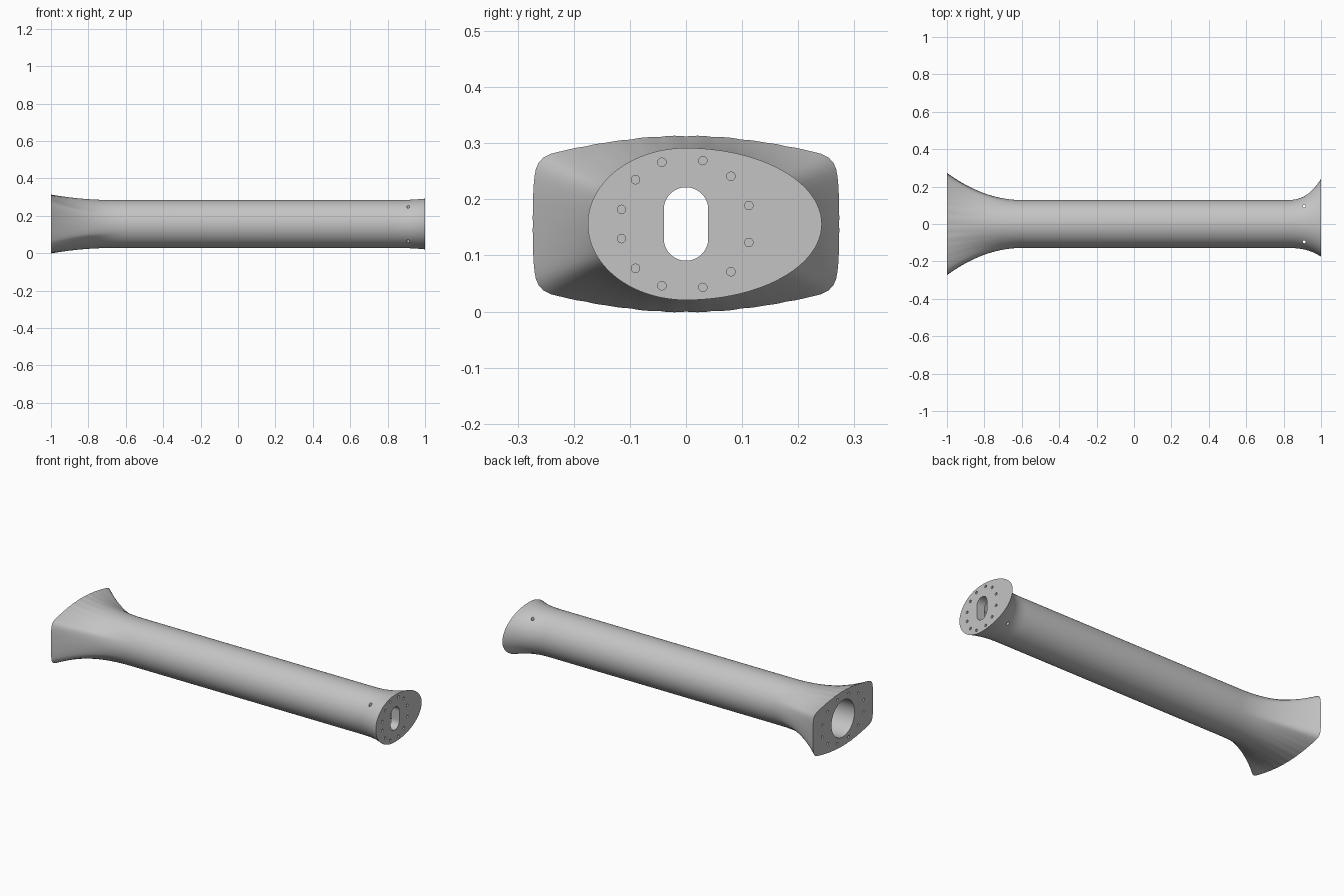
import bpy, bmesh, math
from mathutils import Matrix

cube = bpy.data.objects.get("Cube")
if cube:
    bpy.data.objects.remove(cube, do_unlink=True)

ZC = 0.156          # height of the tube axis
R = 0.128           # tube radius
SIDES = 144

grey = bpy.data.materials.new("plain grey")
grey.use_nodes = True
grey.diffuse_color = (0.55, 0.55, 0.55, 1)
grey.node_tree.nodes["Principled BSDF"].inputs["Base Color"].default_value = (0.55, 0.55, 0.55, 1)


def make_object(name, bm):
    bmesh.ops.recalc_face_normals(bm, faces=bm.faces)
    mesh = bpy.data.meshes.new(name)
    bm.to_mesh(mesh)
    bm.free()
    mesh.materials.append(grey)
    obj = bpy.data.objects.new(name, mesh)
    bpy.context.collection.objects.link(obj)
    return obj


# Quarter outline of the wide flange: flat bowed sides with a rounded corner
QUARTER = [(.273, 0), (.2725, .03), (.272, .06), (.269, .092), (.266, .104), (.258, .116),
           (.245, .124), (.22, .130), (.18, .138), (.14, .145), (.10, .150), (.05, .1545), (0, .156)]
POLAR = [(math.atan2(z, y), math.hypot(y, z)) for y, z in QUARTER]


def wide_end(a):
    """Point of the wide flange outline in direction a."""
    c, s = math.cos(a), math.sin(a)
    q = math.atan2(abs(s), abs(c))
    for (a0, r0), (a1, r1) in zip(POLAR, POLAR[1:]):
        if q <= a1 + 1e-6:
            r = r0 + (r1 - r0) * (q - a0) / (a1 - a0)
            break
    return r * c, r * s


def oval_end(a):
    """Egg-shaped flange, longer towards the back."""
    c, s = math.cos(a), math.sin(a)
    return (0.242 if c > 0 else 0.175) * c, 0.1355 * s


def ring(bm, x, end, ty, tz):
    verts = []
    for i in range(SIDES):
        a = 2 * math.pi * i / SIDES
        y, z = R * math.cos(a), R * math.sin(a)
        ey, ez = end(a)
        verts.append(bm.verts.new((x, y + (ey - y) * ty, ZC + z + (ez - z) * tz)))
    return verts


def ease(d, length, power):
    return max(0.0, 1 - d / length) ** power


# Tube body lofted from the wide flange to the oval flange
bm = bmesh.new()
rings = []
N = 20
for i in range(N + 1):
    d = 0.40 * i / N
    rings.append(ring(bm, -1 + d, wide_end, ease(d, 0.40, 2), ease(d, 0.34, 2)))
for i in range(N + 1):
    d = 0.19 * (1 - i / N) ** 1.4
    rings.append(ring(bm, 1 - d, oval_end, ease(d, 0.19, 2.7), ease(d, 0.15, 2)))
for r0, r1 in zip(rings, rings[1:]):
    for i in range(SIDES):
        j = (i + 1) % SIDES
        bm.faces.new((r0[i], r0[j], r1[j], r1[i]))
bm.faces.new(rings[0])
bm.faces.new(rings[-1])
tube = make_object("flanged_tube", bm)


def add_cylinder(bm, centre, radius, depth, axis="X", segments=24):
    rot = Matrix.Rotation(math.pi / 2, 4, "Y") if axis == "X" else Matrix.Identity(4)
    bmesh.ops.create_cone(bm, cap_ends=True, segments=segments, radius1=radius, radius2=radius,
                          depth=depth, matrix=Matrix.Translation(centre) @ rot)


def cut(bm):
    """Subtract a cutter mesh from the tube, then discard the cutter."""
    cutter = make_object("cutter", bm)
    cutter.hide_render = True
    mod = tube.modifiers.new("cut", "BOOLEAN")
    mod.operation, mod.solver, mod.object = "DIFFERENCE", "EXACT", cutter
    bpy.context.view_layer.objects.active = tube
    bpy.ops.object.modifier_apply(modifier=mod.name)
    bpy.data.objects.remove(cutter, do_unlink=True)


# Round bore, open at the wide end, and blind bolt holes in both flanges
bm = bmesh.new()
add_cylinder(bm, (-0.035, 0, ZC), 0.105, 1.97, segments=96)
for k in range(12):
    a = math.radians(15 + 30 * k)
    add_cylinder(bm, (-1, 0.197 * math.cos(a), ZC + 0.13 * math.sin(a)), 0.0075, 0.06)
for y, z in [(-.115, .026), (-.09, .079), (-.043, .110), (.030, .113), (.080, .085), (.112, .033)]:
    for side in (1, -1):
        add_cylinder(bm, (1, y, ZC + side * z), 0.0075, 0.06)
cut(bm)

# Rounded slot through the oval flange, and two vertical pin holes
bm = bmesh.new()
slot = []
for i in range(66):
    a = math.pi * (i if i < 33 else i - 1) / 32
    up = 0.026 if i < 33 else -0.026
    slot.append(bm.verts.new((0.9, 0.0395 * math.cos(a), ZC + up + 0.0395 * math.sin(a))))
face = bm.faces.new(slot)
new = bmesh.ops.extrude_face_region(bm, geom=[face])["geom"]
bmesh.ops.translate(bm, vec=(0.15, 0, 0), verts=[v for v in new if isinstance(v, bmesh.types.BMVert)])
for y in (-0.095, 0.095):
    add_cylinder(bm, (0.91, y, ZC), 0.008, 0.5, axis="Z")
cut(bm)

# Smooth curved surfaces, sharp rims
bpy.ops.object.select_all(action="DESELECT")
tube.select_set(True)
bpy.context.view_layer.objects.active = tube
bpy.ops.object.shade_smooth_by_angle(angle=math.radians(30))
